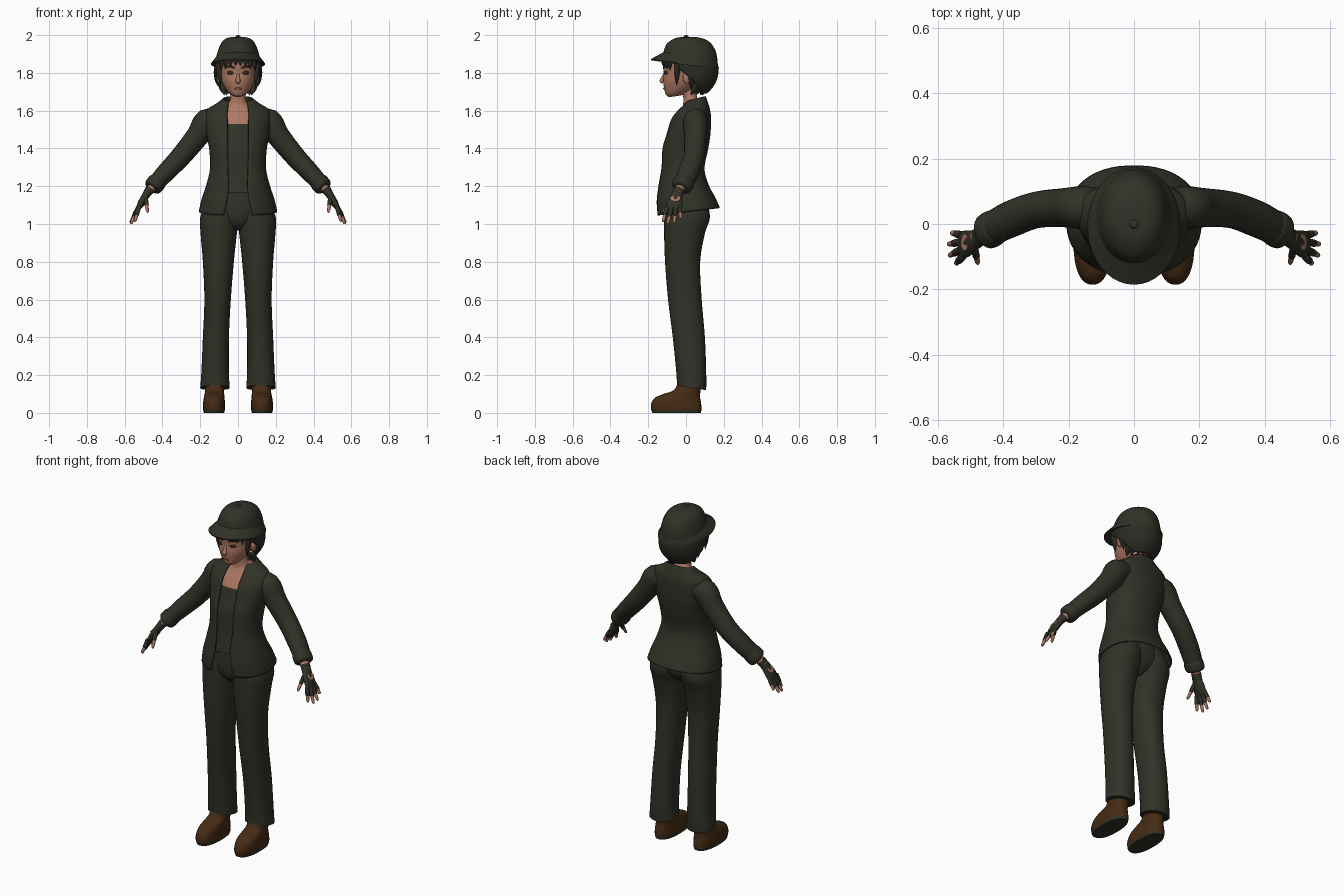
import bpy, bmesh, math
from mathutils import Vector


def material(name, r, g, b):
    m = bpy.data.materials.new(name)
    m.diffuse_color = (r, g, b, 1)
    return m


CLOTH = material("dark_olive", 0.030, 0.031, 0.020)
HAIR = material("dark_hair", 0.024, 0.024, 0.017)
SKIN = material("skin", 0.42, 0.19, 0.125)
BOOT = material("brown_leather", 0.060, 0.024, 0.007)
EYE = material("dark_brown_eye", 0.045, 0.02, 0.012)
LIP = material("lip", 0.25, 0.09, 0.065)


def dense(rows, k=4):
    """Smooth interpolation through rows of numbers."""
    out = []
    for i in range(len(rows) - 1):
        a, b, c, d = (rows[max(i - 1, 0)], rows[i], rows[i + 1], rows[min(i + 2, len(rows) - 1)])
        for j in range(k):
            t = j / k
            out.append([0.5 * (2 * q + (r - p) * t + (2 * p - 5 * q + 4 * r - s) * t * t
                               + (3 * q - p - 3 * r + s) * t ** 3) for p, q, r, s in zip(a, b, c, d)])
    return out + [list(rows[-1])]


def power(v, p):
    return math.copysign(abs(v) ** p, v)


def ring(zf, zb, yf, yb, rx, cx=0.0, t0=0.0, p=1.0, n=32):
    """Horizontal oval, tilted from front height zf to back height zb, open by t0 at the front."""
    pts = []
    for i in range(n):
        t = t0 + (2 * math.pi - 2 * t0) * i / (n if t0 == 0 else n - 1)
        f = 0.5 - 0.5 * power(math.cos(t), p)
        pts.append(Vector((cx + rx * power(math.sin(t), p), yf + (yb - yf) * f, zf + (zb - zf) * f)))
    return pts


def loft(name, rings, mats, rule=None, closed=True, mirror=False, thick=0, caps=True, angle=50):
    bm = bmesh.new()
    vs = [[bm.verts.new(p) for p in r] for r in rings]
    n = len(rings[0])
    for k in range(len(vs) - 1):
        for i in range(n if closed else n - 1):
            j = (i + 1) % n
            f = bm.faces.new((vs[k][i], vs[k][j], vs[k + 1][j], vs[k + 1][i]))
            f.material_index = rule(k, f.calc_center_median()) if rule else 0
    if closed and caps:
        for k, r in ((0, vs[0]), (len(vs) - 2, vs[-1])):
            f = bm.faces.new(r)
            f.material_index = rule(k, f.calc_center_median()) if rule else 0
    bmesh.ops.recalc_face_normals(bm, faces=bm.faces)
    me = bpy.data.meshes.new(name)
    bm.to_mesh(me)
    bm.free()
    for m in mats:
        me.materials.append(m)
    me.polygons.foreach_set("use_smooth", [True] * len(me.polygons))
    me.set_sharp_from_angle(angle=math.radians(angle))
    ob = bpy.data.objects.new(name, me)
    bpy.context.collection.objects.link(ob)
    if thick:
        s = ob.modifiers.new("thickness", 'SOLIDIFY')
        s.thickness, s.offset = thick, 0
    if mirror:
        ob.modifiers.new("mirror", 'MIRROR').use_mirror_merge = False
    return ob


def tube(name, rows, mats, k=4, n=20, ref=(0, 1, 0), **kw):
    """Tube along x, y, z with half thickness a and half width b (b along ref)."""
    rows = dense(rows, k)
    pts = [Vector(r[:3]) for r in rows]
    rings = []
    for i, r in enumerate(rows):
        t = (pts[min(i + 1, len(pts) - 1)] - pts[max(i - 1, 0)]).normalized()
        b = Vector(ref)
        b = (b - t * b.dot(t)).normalized()
        a = b.cross(t)
        rings.append([pts[i] + a * r[3] * math.cos(u) + b * r[4] * math.sin(u)
                      for u in (2 * math.pi * j / n for j in range(n))])
    return loft(name, rings, mats, **kw)


def ball(name, loc, size, mat, rot=0, mirror=False):
    c, s = math.cos(rot), math.sin(rot)
    rings = []
    for i in range(1, 12):
        a = math.pi * i / 12
        rings.append([])
        for j in range(16):
            u = 2 * math.pi * j / 16
            x, y = size[0] * math.sin(a) * math.cos(u), size[1] * math.sin(a) * math.sin(u)
            rings[-1].append(Vector((loc[0] + x * c - y * s, loc[1] + x * s + y * c,
                                     loc[2] - size[2] * math.cos(a))))
    return loft(name, rings, [mat], mirror=mirror)


# Boots with dark soles: z, front, back, half width, centre
boot = [(0.0, -0.178, 0.078, 0.054, 0.127), (0.02, -0.185, 0.082, 0.058, 0.127),
        (0.05, -0.184, 0.08, 0.058, 0.127), (0.08, -0.165, 0.075, 0.055, 0.126),
        (0.1, -0.12, 0.075, 0.052, 0.125), (0.125, -0.06, 0.077, 0.05, 0.123), (0.2, -0.03, 0.078, 0.048, 0.122)]
loft("boot", [ring(z, z, f, b, w, c, p=0.85) for z, f, b, w, c in dense(boot)], [BOOT, CLOTH],
     rule=lambda k, c: int(c.z < 0.012), mirror=True)

# Trousers: front z, back z, front, back, half width, centre
leg = [(0.145, 0.12, -0.047, 0.107, 0.078, 0.122), (0.22, 0.21, -0.052, 0.107, 0.073, 0.121),
       (0.4, 0.4, -0.07, 0.1, 0.069, 0.117), (0.6, 0.6, -0.095, 0.083, 0.07, 0.108),
       (0.8, 0.8, -0.111, 0.075, 0.082, 0.104), (0.95, 0.95, -0.116, 0.1, 0.096, 0.102),
       (1.04, 1.04, -0.117, 0.127, 0.101, 0.098), (1.14, 1.14, -0.11, 0.1, 0.08, 0.075)]
loft("trouser_leg", [ring(*r, p=0.9) for r in dense(leg)], [CLOTH], mirror=True)
pelvis = [(0.965, 0.965, -0.06, 0.05, 0.03), (1.0, 1.0, -0.1, 0.095, 0.1),
          (1.06, 1.06, -0.115, 0.12, 0.17), (1.18, 1.18, -0.11, 0.1, 0.15)]
loft("trouser_seat", [ring(*r) for r in dense(pelvis)], [CLOTH])

# Torso: shirt below, bare chest and neck above
body = [(1.165, 1.165, -0.137, 0.11, 0.155), (1.3, 1.29, -0.12, 0.083, 0.132), (1.4, 1.4, -0.115, 0.1, 0.138),
        (1.475, 1.48, -0.092, 0.113, 0.15), (1.53, 1.55, -0.075, 0.113, 0.15), (1.58, 1.6, -0.045, 0.105, 0.115),
        (1.61, 1.64, -0.025, 0.09, 0.075), (1.645, 1.665, -0.014, 0.06, 0.043), (1.75, 1.75, -0.02, 0.05, 0.038)]
loft("shirt_and_neck", [ring(*r, p=0.9) for r in dense(body)], [CLOTH, SKIN],
     rule=lambda k, c: int(k >= 16))

# Open jacket: front z, back z, front, back, half width, half gap
jacket = [(1.045, 1.085, -0.153, 0.175, 0.203, 0.075), (1.12, 1.14, -0.155, 0.15, 0.188, 0.058),
          (1.2, 1.2, -0.145, 0.118, 0.165, 0.05), (1.3, 1.29, -0.13, 0.093, 0.143, 0.053),
          (1.4, 1.4, -0.125, 0.113, 0.148, 0.055), (1.475, 1.48, -0.102, 0.125, 0.163, 0.055),
          (1.55, 1.57, -0.078, 0.127, 0.17, 0.055), (1.595, 1.61, -0.045, 0.121, 0.16, 0.055),
          (1.622, 1.64, -0.018, 0.112, 0.115, 0.052), (1.645, 1.675, 0.0, 0.1, 0.075, 0.05)]
P = 0.88
loft("jacket", [ring(*r[:5], t0=math.asin((r[5] / r[4]) ** (1 / P)), p=P, n=48) for r in dense(jacket)],
     [CLOTH], closed=False, thick=0.01)

# Sleeves with turned cuffs
sleeve = [(0.1, 0.05, 1.545, 0.045, 0.06), (0.16, 0.05, 1.54, 0.072, 0.066), (0.213, 0.05, 1.467, 0.061, 0.06),
          (0.3, 0.043, 1.36, 0.055, 0.056), (0.38, 0.014, 1.275, 0.05, 0.056),
          (0.43, -0.012, 1.22, 0.045, 0.052)]
tube("sleeve", sleeve, [CLOTH], mirror=True)
cuff = [(0.422, -0.008, 1.229, 0.046, 0.053), (0.43, -0.012, 1.22, 0.05, 0.056),
        (0.45, -0.023, 1.198, 0.049, 0.055), (0.457, -0.027, 1.19, 0.04, 0.046)]
tube("sleeve_cuff", cuff, [CLOTH], mirror=True)

# Hands in fingerless gloves
tube("wrist", [(0.44, -0.02, 1.21, 0.025, 0.027), (0.485, -0.045, 1.16, 0.02, 0.026)], [SKIN], mirror=True)
hand = [(0.467, -0.035, 1.182, 0.025, 0.029), (0.49, -0.05, 1.148, 0.02, 0.032),
        (0.512, -0.06, 1.11, 0.019, 0.041), (0.53, -0.066, 1.08, 0.012, 0.042)]
tube("glove", hand, [CLOTH], mirror=True)
tube("glove_opening", [(0.502, -0.056, 1.125, 0.019, 0.026), (0.519, -0.056, 1.136, 0.019, 0.026)],
     [SKIN], mirror=True, k=1)
fingers = {"index": ((0.525, -0.1, 1.09), (0.546, -0.122, 1.012)), "middle": ((0.528, -0.078, 1.085), (0.567, -0.097, 1.0)),
           "ring": ((0.528, -0.055, 1.085), (0.57, -0.062, 1.005)), "little": ((0.526, -0.034, 1.09), (0.56, -0.027, 1.03)),
           "thumb": ((0.49, -0.07, 1.145), (0.478, -0.122, 1.06))}
for name, (a, b) in fingers.items():
    a, b = Vector(a), Vector(b)
    rows = [(*a.lerp(b, f), r, r) for f, r in ((0, 0.012), (0.55, 0.0115), (0.57, 0.0095), (0.9, 0.008), (1, 0.003))]
    tube("finger_" + name, rows, [CLOTH, SKIN], k=2, n=10, rule=lambda k, c: int(k >= 4), mirror=True)

# Head, nose, ears and face details
head = [(1.672, 1.68, -0.088, -0.03, 0.02), (1.685, 1.69, -0.107, 0.0, 0.042), (1.72, 1.72, -0.116, 0.05, 0.069),
        (1.76, 1.76, -0.121, 0.09, 0.088), (1.8, 1.8, -0.118, 0.115, 0.097), (1.85, 1.85, -0.122, 0.135, 0.102),
        (1.9, 1.9, -0.105, 0.12, 0.09)]
loft("head", [ring(*r) for r in dense(head)], [SKIN])
tube("nose", [(0, -0.112, 1.80, 0.005, 0.006), (0, -0.122, 1.775, 0.009, 0.009), (0, -0.129, 1.758, 0.011, 0.014),
              (0, -0.122, 1.748, 0.008, 0.01)], [SKIN], ref=(1, 0, 0))
ball("ear", (0.1, 0.005, 1.775), (0.012, 0.022, 0.032), SKIN, mirror=True)
ball("eye", (0.041, -0.106, 1.8), (0.019, 0.006, 0.010), EYE, rot=0.4, mirror=True)
ball("lips", (0, -0.114, 1.717), (0.02, 0.007, 0.006), LIP)
tube("eyebrow", [(0.018, -0.119, 1.826, 0.005, 0.004), (0.045, -0.110, 1.835, 0.005, 0.004),
                 (0.07, -0.088, 1.829, 0.003, 0.003)], [HAIR], mirror=True, n=8)

# Short hair: front z, back z, front, back, half width, centre, opening angle
hair = [(1.88, 1.86, -0.12, 0.155, 0.112, 0, 0.75), (1.82, 1.81, -0.112, 0.165, 0.12, 0, 1.15),
        (1.765, 1.76, -0.09, 0.155, 0.116, 0, 1.6), (1.725, 1.72, -0.06, 0.13, 0.095, 0, 1.9),
        (1.7, 1.695, -0.02, 0.105, 0.065, 0, 2.1)]
loft("hair", [ring(*r) for r in dense(hair)], [HAIR], closed=False, thick=0.014)


def lock(name, a, b, r):
    a, b = Vector(a), Vector(b)
    m = a.lerp(b, 0.5)
    tube(name, [(*a, r, r), (*m, r * 0.85, r * 0.85), (*b, 0.001, 0.001)], [HAIR], n=8, mirror=True)


lock("side_lock", (0.103, -0.045, 1.85), (0.092, -0.05, 1.735), 0.016)
lock("ear_lock", (0.112, 0.03, 1.81), (0.095, 0.025, 1.715), 0.018)
for i, x in enumerate((0.012, 0.038, 0.062, 0.083)):
    lock("fringe_lock", (x, -0.119 + 5.5 * x * x, 1.875), (x * 1.1, -0.124 + 5.5 * x * x, 1.838 - 0.008 * i), 0.012)
for x, y in ((0.015, 0.11), (0.045, 0.1), (0.07, 0.075), (0.085, 0.05)):
    lock("nape_lock", (x, y + 0.01, 1.74), (x * 0.85, y - 0.025, 1.682), 0.02)

# Soft hat with brim and top button
crown = [(1.875, 1.83, -0.13, 0.165, 0.122), (1.915, 1.865, -0.118, 0.167, 0.114), (1.95, 1.92, -0.105, 0.155, 0.1),
         (1.97, 1.963, -0.083, 0.125, 0.083), (1.986, 1.985, -0.05, 0.08, 0.055), (1.991, 1.991, -0.01, 0.03, 0.02)]
loft("hat_crown", [ring(*r, n=40) for r in dense(crown)], [CLOTH])
brim = [(1.91, 1.862, -0.119, 0.166, 0.114), (1.89, 1.84, -0.155, 0.17, 0.13), (1.873, 1.826, -0.186, 0.174, 0.143),
        (1.866, 1.82, -0.184, 0.173, 0.142), (1.872, 1.828, -0.12, 0.16, 0.112)]
loft("hat_brim", [ring(*r, n=40) for r in brim], [CLOTH], caps=False)
ball("hat_button", (0, 0.0, 1.992), (0.014, 0.014, 0.008), CLOTH)
